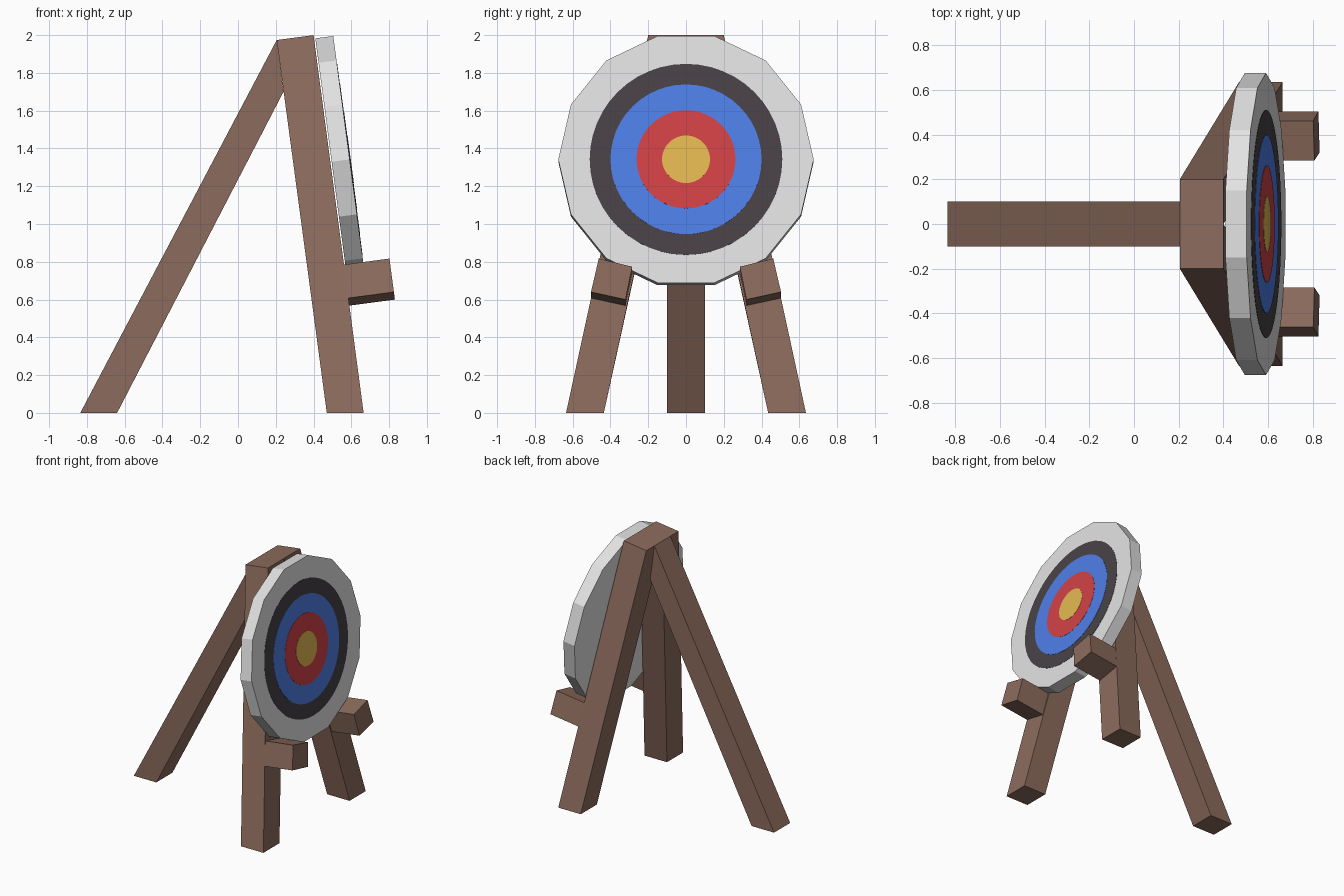
import bpy, bmesh, math
from mathutils import Matrix, Vector

if "Cube" in bpy.data.objects:
    bpy.data.objects.remove(bpy.data.objects["Cube"])

TILT = math.atan(0.1325)                       # lean of the front legs and target
OUT = Vector((math.cos(TILT), 0, math.sin(TILT)))


def material(name, rgb):
    m = bpy.data.materials.new(name)
    m.diffuse_color = (*rgb, 1)
    m.use_nodes = True
    m.node_tree.nodes["Principled BSDF"].inputs["Base Color"].default_value = m.diffuse_color
    return m


wood = material("brown wood", (0.262, 0.147, 0.109))
white = material("white", (0.76, 0.76, 0.76))
black = material("black", (0.065, 0.054, 0.062))
blue = material("blue", (0.078, 0.212, 0.807))
red = material("red", (0.645, 0.054, 0.061))
yellow = material("yellow", (0.775, 0.485, 0.084))


def loft(name, ring_a, ring_b, mat):
    """Closed solid between two matching polygons."""
    bm = bmesh.new()
    a = [bm.verts.new(p) for p in ring_a]
    b = [bm.verts.new(p) for p in ring_b]
    n = len(a)
    bm.faces.new(a[::-1])
    bm.faces.new(b)
    for i in range(n):
        j = (i + 1) % n
        bm.faces.new((a[i], a[j], b[j], b[i]))
    bmesh.ops.recalc_face_normals(bm, faces=bm.faces)
    me = bpy.data.meshes.new(name)
    bm.to_mesh(me)
    bm.free()
    me.materials.append(mat)
    ob = bpy.data.objects.new(name, me)
    bpy.context.collection.objects.link(ob)
    return ob


def disc(name, radius, low, high, sides, mat):
    """Disc centred on the target axis, between two depths along it."""
    pts = [(radius * math.sin(2 * math.pi * i / sides),
            radius * math.cos(2 * math.pi * i / sides)) for i in range(sides)]
    ob = loft(name, [(x, y, low) for x, y in pts], [(x, y, high) for x, y in pts], mat)
    ob.data.transform(Matrix.Translation((0.591, 0, 1.342))
                      @ Matrix.Rotation(math.pi / 2 - TILT, 4, 'Y'))


# Splayed front legs with the pegs that hold the target
for side, s in (("right", 1), ("left", -1)):
    loft(f"front_leg_{side}",
         [(0.47, s * 0.435, 0), (0.665, s * 0.435, 0), (0.665, s * 0.635, 0), (0.47, s * 0.635, 0)],
         [(0.205, 0, 1.974), (0.40, 0, 2.0), (0.40, s * 0.2, 2.0), (0.205, s * 0.2, 1.974)], wood)
    section = [(0.462, 0.785), (0.285, 0.742), (0.320, 0.568), (0.503, 0.608)]
    back = [Vector((0.665 - 0.1325 * z, s * y, z)) for y, z in section]
    loft(f"peg_{side}", [p - OUT * 0.01 for p in back], [p + OUT * 0.243 for p in back], wood)

# Back leg, cut to lie against the front legs
loft("back_leg",
     [(-0.835, -0.1, 0), (-0.64, -0.1, 0), (-0.64, 0.1, 0), (-0.835, 0.1, 0)],
     [(0.205, -0.1, 1.974), (0.241, -0.1, 1.70), (0.241, 0.1, 1.70), (0.205, 0.1, 1.974)], wood)

# Target board and painted rings
disc("target_board", 0.676, -0.096, 0, 14, white)
for i, (name, r, mat) in enumerate((("black_ring", 0.51, black), ("blue_ring", 0.40, blue),
                                    ("red_ring", 0.262, red), ("yellow_centre", 0.127, yellow))):
    disc(name, r, -0.001, 0.0015 * (i + 1), 48, mat)
